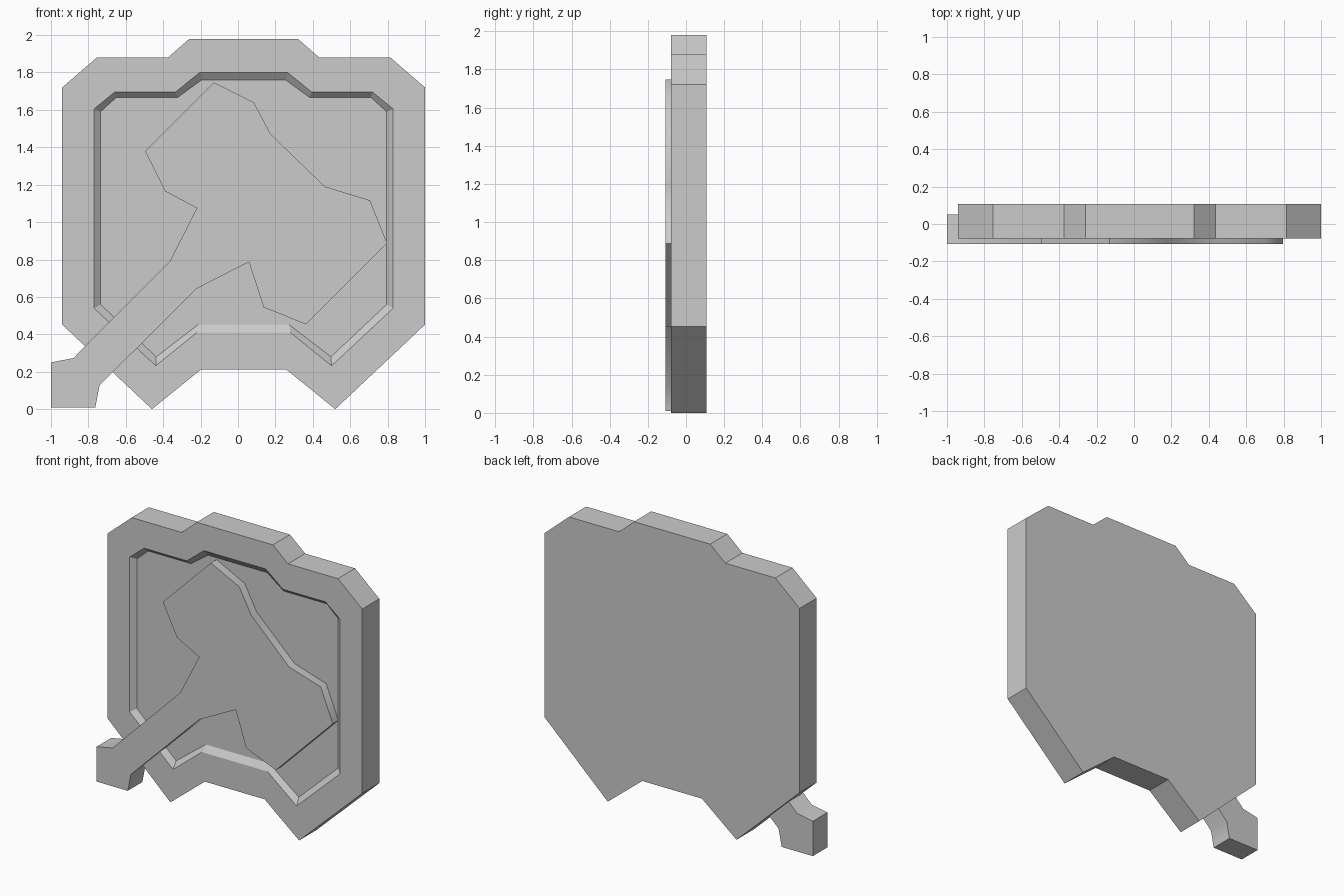
import bpy, bmesh, math

if "Cube" in bpy.data.objects:
    bpy.data.objects.remove(bpy.data.objects["Cube"])

CX = 0.03  # symmetry axis of the plate


def mirrored(half):
    """Closed outline from half a profile given as (offset, z), top to bottom."""
    right = [(CX + d, z) for d, z in half]
    left = [(CX - d, z) for d, z in reversed(half)]
    return right + left


def build(name, layers):
    """Skin a stack of equal-length (outline, y) loops and cap both ends."""
    bm = bmesh.new()
    loops = [[bm.verts.new((x, y, z)) for x, z in pts] for pts, y in layers]
    for a, b in zip(loops, loops[1:]):
        n = len(a)
        for i in range(n):
            j = (i + 1) % n
            bm.faces.new((a[i], a[j], b[j], b[i]))
    caps = [bm.faces.new(loops[0]), bm.faces.new(loops[-1])]
    bmesh.ops.recalc_face_normals(bm, faces=bm.faces[:])
    bmesh.ops.triangulate(bm, faces=caps)
    mesh = bpy.data.meshes.new(name)
    bm.to_mesh(mesh)
    bm.free()
    obj = bpy.data.objects.new(name, mesh)
    bpy.context.collection.objects.link(obj)
    return obj


# Plate with a shallow recess whose walls slope inward
rim = mirrored([(0.29, 1.98), (0.405, 1.88), (0.785, 1.88), (0.97, 1.72),
                (0.97, 0.452), (0.49, 0.0), (0.227, 0.213)])
recess_top = mirrored([(0.235, 1.80), (0.365, 1.695), (0.69, 1.695), (0.80, 1.605),
                       (0.80, 0.54), (0.47, 0.232), (0.25, 0.41)])
recess_floor = mirrored([(0.225, 1.76), (0.352, 1.667), (0.68, 1.667), (0.765, 1.59),
                         (0.765, 0.56), (0.467, 0.28), (0.242, 0.453)])
build("shield_plate", [(rim, 0.108), (rim, -0.078),
                       (recess_top, -0.078), (recess_floor, -0.048)])

# Axe lying diagonally across the plate
axe_outline = [(-1.0, 0.01), (-1.0, 0.25), (-0.88, 0.273), (-0.365, 0.79),
               (-0.22, 1.075), (-0.39, 1.165), (-0.497, 1.38), (-0.13, 1.747),
               (0.085, 1.64), (0.175, 1.47), (0.465, 1.19), (0.705, 1.117),
               (0.797, 0.888), (0.363, 0.453), (0.137, 0.545), (0.058, 0.787),
               (-0.22, 0.645), (-0.74, 0.128), (-0.763, 0.01)]
axe = build("axe", [(axe_outline, 0.05), (axe_outline, -0.108)])
bpy.context.view_layer.objects.active = axe
axe.select_set(True)
bpy.ops.object.shade_smooth_by_angle(angle=math.radians(55))
